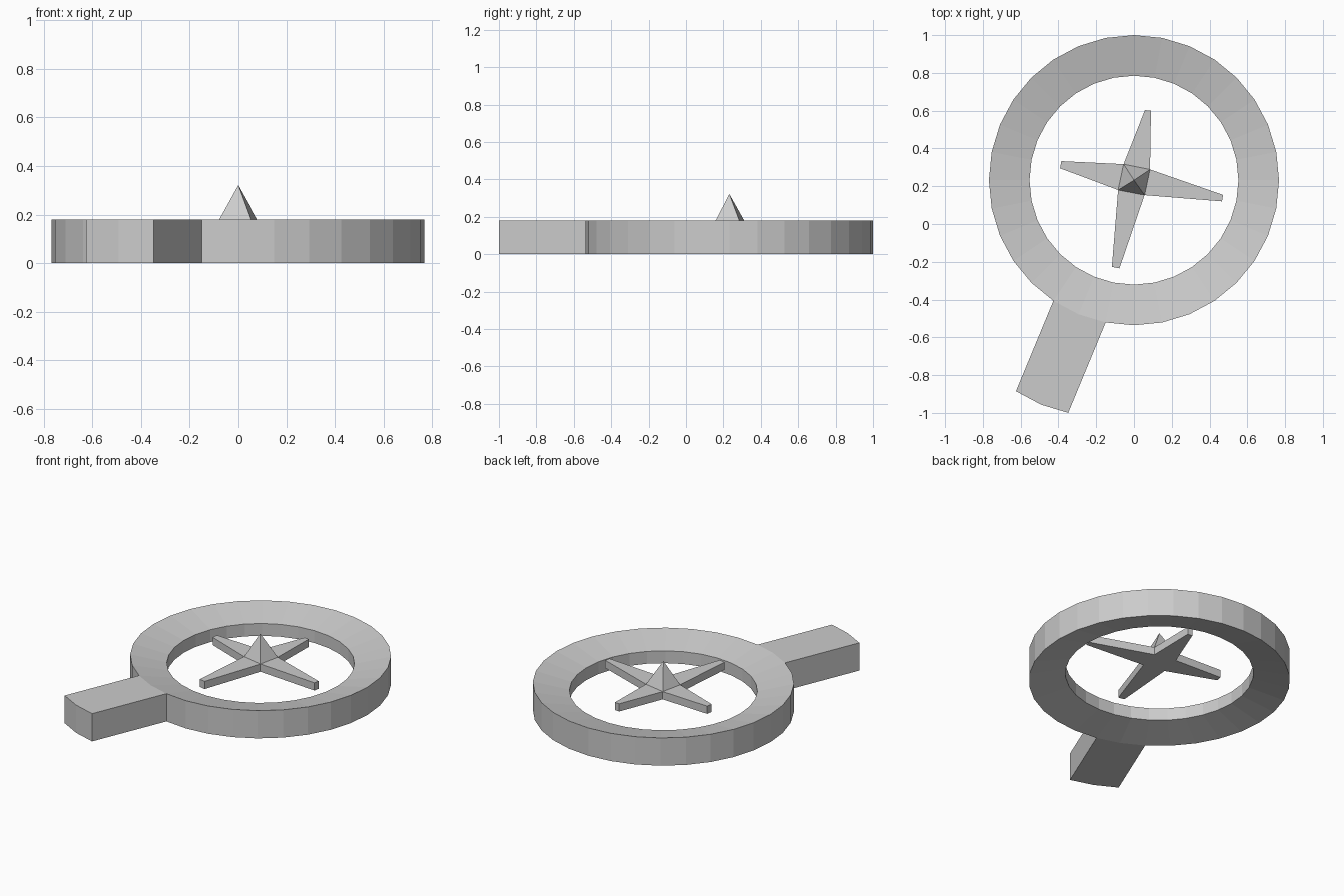
import bpy, bmesh, math
from mathutils import Vector

if "Cube" in bpy.data.objects:
    bpy.data.objects.remove(bpy.data.objects["Cube"])

CENTER = Vector((0, 0.232, 0))
SEG = 32


def finish(bm, name):
    bmesh.ops.recalc_face_normals(bm, faces=bm.faces[:])
    mesh = bpy.data.meshes.new(name)
    bm.to_mesh(mesh)
    bm.free()
    obj = bpy.data.objects.new(name, mesh)
    obj.location = CENTER
    bpy.context.collection.objects.link(obj)
    return obj


# Ring: tapered cross-section swept around the centre
profile = [(0.768, 0.0), (0.768, 0.18), (0.553, 0.13), (0.553, 0.05)]
bm = bmesh.new()
loops = []
for i in range(SEG):
    a = 2 * math.pi * i / SEG
    loops.append([bm.verts.new((r * math.cos(a), r * math.sin(a), z)) for r, z in profile])
outer = []
for i in range(SEG):
    p, q = loops[i], loops[(i + 1) % SEG]
    for k in range(4):
        n = (k + 1) % 4
        f = bm.faces.new((p[k], q[k], q[n], p[n]))
        if k == 0:
            outer.append(f)
bmesh.ops.recalc_face_normals(bm, faces=bm.faces[:])

# Handle: two outer facets pulled straight outwards
grip = [outer[21], outer[22]]
res = bmesh.ops.extrude_face_region(bm, geom=grip)
moved = [g for g in res["geom"] if isinstance(g, bmesh.types.BMVert)]
a = math.radians(247.5)
bmesh.ops.translate(bm, verts=moved, vec=Vector((math.cos(a), math.sin(a), 0)) * 0.518)
old = [f for f in grip if f.is_valid]
if old:
    bmesh.ops.delete(bm, geom=old, context='FACES_ONLY')
finish(bm, "ring_with_handle")

# Star: four tapered arms around a square hub with a pyramid on top
TOP, BOTTOM, APEX = 0.17, 0.12, 0.322
hub = [(-0.055, 0.085), (0.085, 0.057), (0.056, -0.079), (-0.084, -0.052)]
tips = [  # one pair of end corners per arm, clockwise from the back arm
    [(0.058, 0.371), (0.090, 0.368)],
    [(0.472, -0.078), (0.466, -0.112)],
    [(-0.077, -0.467), (-0.117, -0.459)],
    [(-0.391, 0.063), (-0.385, 0.101)],
]
bm = bmesh.new()


def column(p):
    return bm.verts.new((*p, TOP)), bm.verts.new((*p, BOTTOM))


corners = [column(p) for p in hub]
apex = bm.verts.new((0, 0, APEX))
for i, pair in enumerate(tips):
    path = [corners[i], column(pair[0]), column(pair[1]), corners[(i + 1) % 4]]
    bm.faces.new([c[0] for c in path])
    bm.faces.new([c[1] for c in path])
    for c, d in zip(path, path[1:]):
        bm.faces.new((c[0], d[0], d[1], c[1]))
    bm.faces.new((path[0][0], path[3][0], apex))
bm.faces.new([c[1] for c in corners])
finish(bm, "centre_star")
